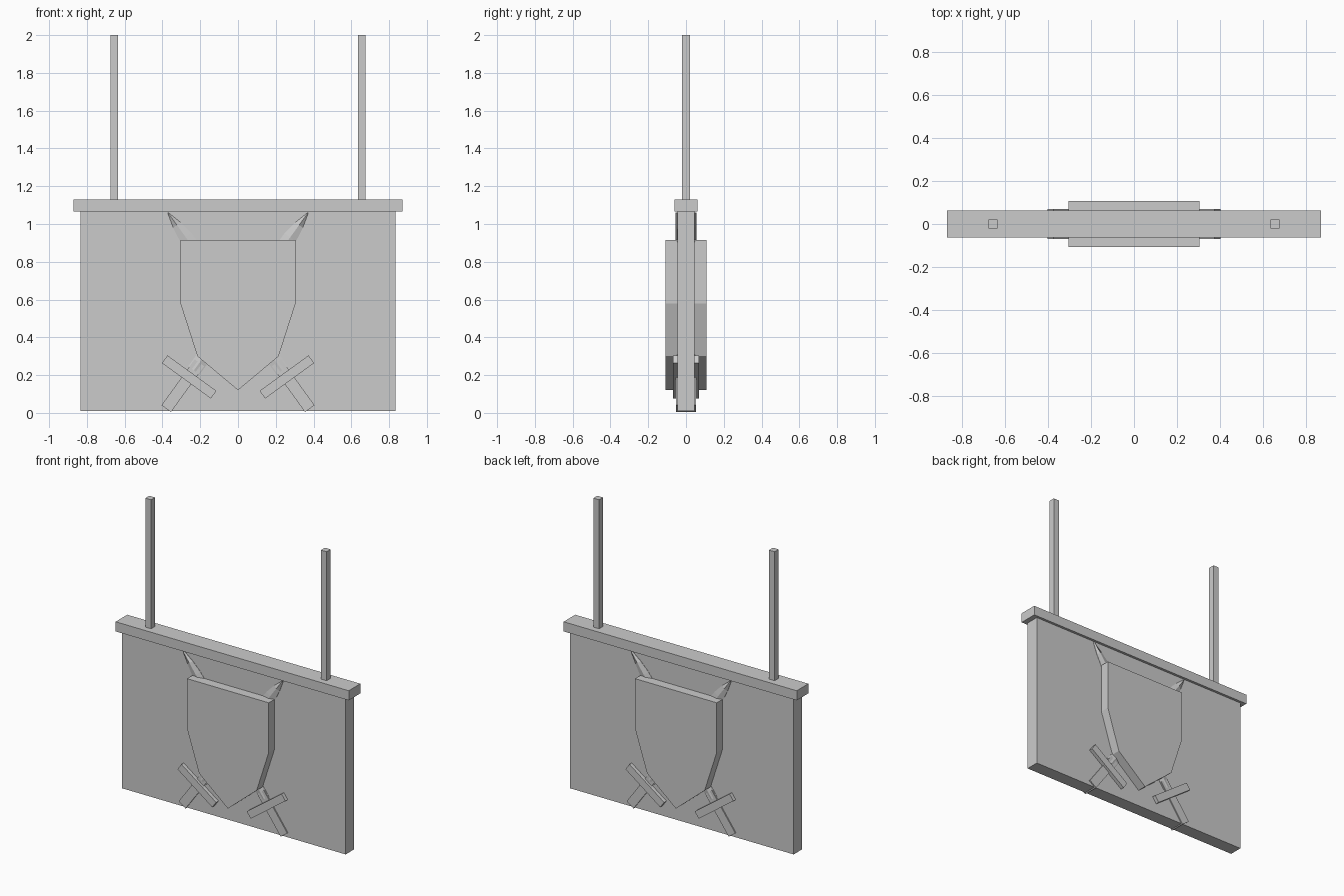
import bpy, math
from mathutils import Matrix

if "Cube" in bpy.data.objects:
    bpy.data.objects.remove(bpy.data.objects["Cube"])


def mesh_object(name, verts, faces, matrix=None):
    mesh = bpy.data.meshes.new(name)
    mesh.from_pydata(verts, [], faces)
    if matrix:
        mesh.transform(matrix)
    mesh.update()
    obj = bpy.data.objects.new(name, mesh)
    bpy.context.collection.objects.link(obj)
    return obj


def prism(name, profile, depth, matrix=None):
    """Extrude an (x, z) outline symmetrically along y."""
    n = len(profile)
    verts = [(x, y, z) for y in (-depth, depth) for x, z in profile]
    faces = [tuple(range(n)), tuple(range(2 * n - 1, n - 1, -1))]
    faces += [(i, i + n, (i + 1) % n + n, (i + 1) % n) for i in range(n)]
    return mesh_object(name, verts, faces, matrix)


def box(name, x0, x1, z0, z1, depth, matrix=None):
    return prism(name, [(x0, z0), (x1, z0), (x1, z1), (x0, z1)], depth, matrix)


def blade(name, matrix):
    """Hexagonal section with a central ridge, tapering to the tip."""
    edge, ridge = 0.047, 0.056
    verts, faces = [], []
    for z, w in ((0.25, 0.037), (1.12, 0.037), (1.20, 0.024), (1.28, 0.002)):
        verts += [(-w, -edge, z), (0, -ridge, z), (w, -edge, z),
                  (w, edge, z), (0, ridge, z), (-w, edge, z)]
    for r in range(3):
        for i in range(6):
            a, b = r * 6 + i, r * 6 + (i + 1) % 6
            faces.append((a, b, b + 6, a + 6))
    faces += [(5, 4, 3, 2, 1, 0), tuple(range(18, 24))]
    return mesh_object(name, verts, faces, matrix)


# Hanging board and its top beam
box("sign_board", -0.835, 0.835, 0.01, 1.07, 0.045)
box("top_beam", -0.87, 0.87, 1.065, 1.13, 0.062)

# Hanging posts
for side, s in (("left", -1), ("right", 1)):
    box(side + "_post", s * 0.655 - 0.021, s * 0.655 + 0.021, 1.10, 2.0, 0.021)
    if s < 0:
        continue

# Shield, standing proud on both faces
prism("shield", [(-0.305, 0.915), (-0.305, 0.58), (-0.215, 0.30), (0, 0.12),
                 (0.215, 0.30), (0.305, 0.58), (0.305, 0.915)], 0.108)

# Crossed swords, built upright then tilted
for side, s in (("left", -1), ("right", 1)):
    tilt = (Matrix.Translation((s * 0.38, 0, 0.0225))
            @ Matrix.Rotation(math.radians(-s * 35.9), 4, 'Y'))
    box(side + "_sword_grip", -0.031, 0.031, 0, 0.30, 0.053, tilt)
    box(side + "_sword_guard", -0.16, 0.16, 0.182, 0.232, 0.07, tilt)
    blade(side + "_sword_blade", tilt)

# Consistent outward normals
import bmesh
for obj in bpy.context.collection.objects:
    bm = bmesh.new()
    bm.from_mesh(obj.data)
    bmesh.ops.recalc_face_normals(bm, faces=bm.faces)
    bm.to_mesh(obj.data)
    bm.free()
